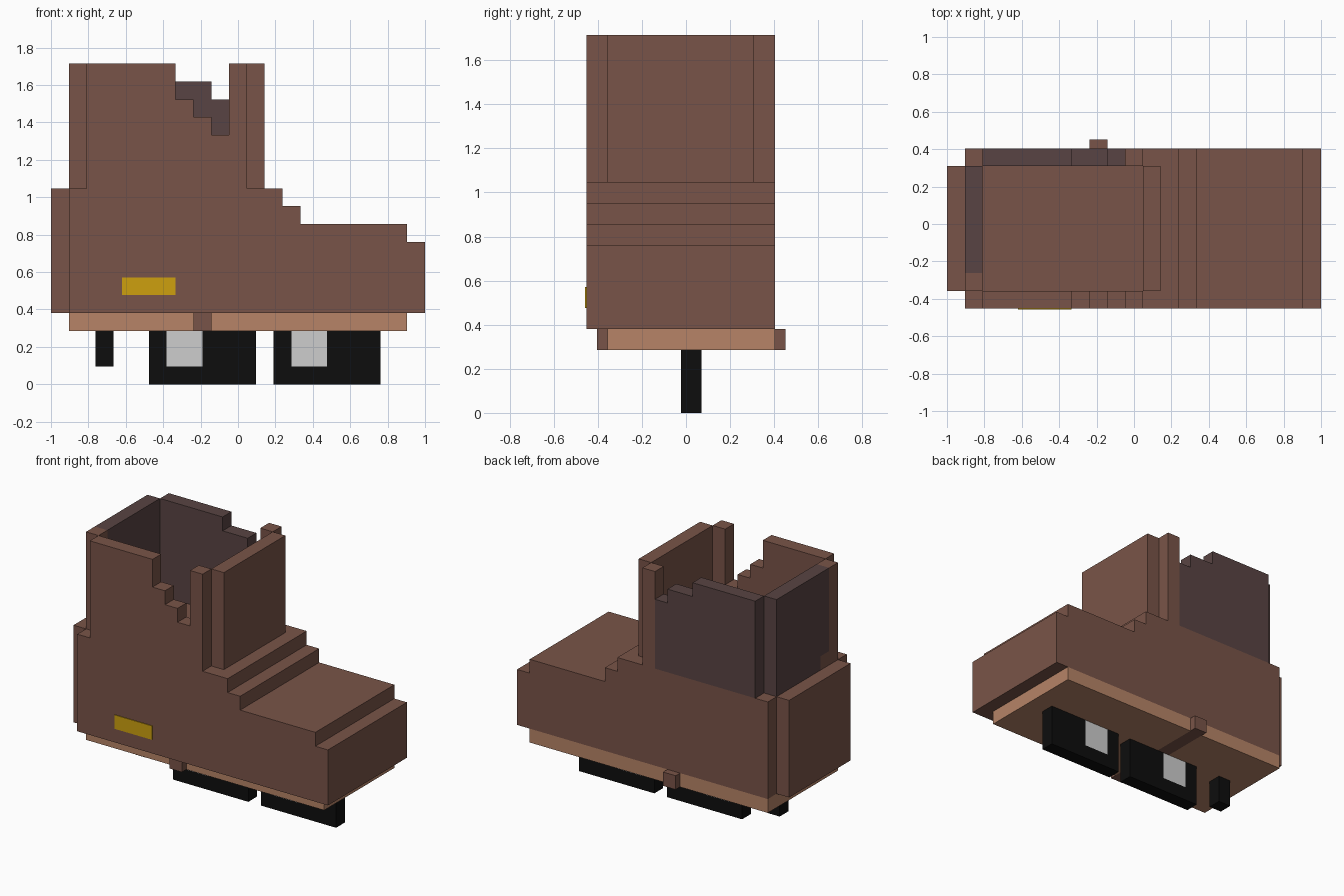
import bpy, bmesh

if "Cube" in bpy.data.objects:
    bpy.data.objects.remove(bpy.data.objects["Cube"])

U = 2 / 21          # one voxel
OY = -9.5 / 2 * U   # y of voxel row 0


def material(name, rgb):
    m = bpy.data.materials.new(name)
    lin = [((c / 255 + 0.055) / 1.055) ** 2.4 if c > 10 else c / 255 / 12.92 for c in rgb]
    m.diffuse_color = (*lin, 1)
    m.use_nodes = True
    m.node_tree.nodes["Principled BSDF"].inputs["Base Color"].default_value = m.diffuse_color
    return m


BROWN = material("brown leather", (121, 84, 72))
DARK = material("dark lining", (89, 68, 67))
TAN = material("tan sole", (183, 132, 103))
BLACK = material("black", (13, 13, 13))
GREY = material("light grey", (205, 205, 205))
GOLD = material("gold", (205, 160, 15))


def profile(name, pts, y0, y1, mat):
    """Extrude a stepped x/z outline (voxel units) from y0 to y1."""
    bm = bmesh.new()
    verts = [bm.verts.new((-1 + x * U, OY + y0 * U, z * U)) for x, z in pts]
    face = bm.faces.new(verts)
    new = bmesh.ops.extrude_face_region(bm, geom=[face])["geom"]
    bmesh.ops.translate(bm, vec=(0, (y1 - y0) * U, 0),
                        verts=[g for g in new if isinstance(g, bmesh.types.BMVert)])
    bmesh.ops.recalc_face_normals(bm, faces=bm.faces)
    me = bpy.data.meshes.new(name)
    bm.to_mesh(me)
    bm.free()
    me.materials.append(mat)
    ob = bpy.data.objects.new(name, me)
    bpy.context.collection.objects.link(ob)
    return ob


def box(name, x0, x1, y0, y1, z0, z1, mat):
    return profile(name, [(x0, z0), (x1, z0), (x1, z1), (x0, z1)], y0, y1, mat)


# Boot foot with stepped instep, and heel bulge
profile("boot_foot", [(1, 4), (21, 4), (21, 8), (20, 8), (20, 9), (14, 9), (14, 10),
                      (13, 10), (13, 11), (1, 11)], 0, 9, BROWN)
box("heel_bulge", 0, 1, 1, 8, 4, 11, BROWN)

# Shaft walls around the opening
profile("shaft_front_wall", [(2, 11), (11, 11), (11, 18), (10, 18), (10, 14), (9, 14), (9, 15),
                             (8, 15), (8, 16), (7, 16), (7, 18), (2, 18)], 0, 1, BROWN)
profile("shaft_back_wall", [(2, 11), (10, 11), (10, 16), (9, 16), (9, 17),
                            (7, 17), (7, 18), (2, 18)], 8, 9, DARK)
box("shaft_back_post", 10, 11, 8, 9, 11, 18, BROWN)
box("tongue", 11, 12, 1, 8, 11, 18, BROWN)
box("heel_wall_corner", 1, 2, 1, 2, 11, 18, BROWN)
box("heel_wall_foot", 1, 2, 2, 3, 11, 12, BROWN)
box("heel_wall_near", 1, 2, 2, 3, 12, 18, DARK)
box("heel_wall", 1, 2, 3, 8, 11, 18, DARK)

# Buckle plate on the front side
box("buckle", 4, 7, -0.05, 0, 5, 6, GOLD)

# Sole in two halves with the strap between them
box("sole_heel", 1, 8, 1, 9, 3, 4, TAN)
box("sole_toe", 9, 20, 1, 9, 3, 4, TAN)
box("sole_strap", 8, 9, 0.5, 9.5, 3, 4, BROWN)

# Wheels with grey insets, and the heel brake
for name, x in (("rear", 5.5), ("front", 12.5)):
    profile(name + "_wheel", [(x, 0), (x + 6, 0), (x + 6, 3), (x + 3, 3), (x + 3, 1),
                              (x + 1, 1), (x + 1, 3), (x, 3)], 4.5, 5.5, BLACK)
    box(name + "_wheel_inset", x + 1, x + 3, 4.5, 5.5, 1, 3, GREY)
box("heel_brake", 2.5, 3.5, 4.5, 5.5, 1, 3, BLACK)
